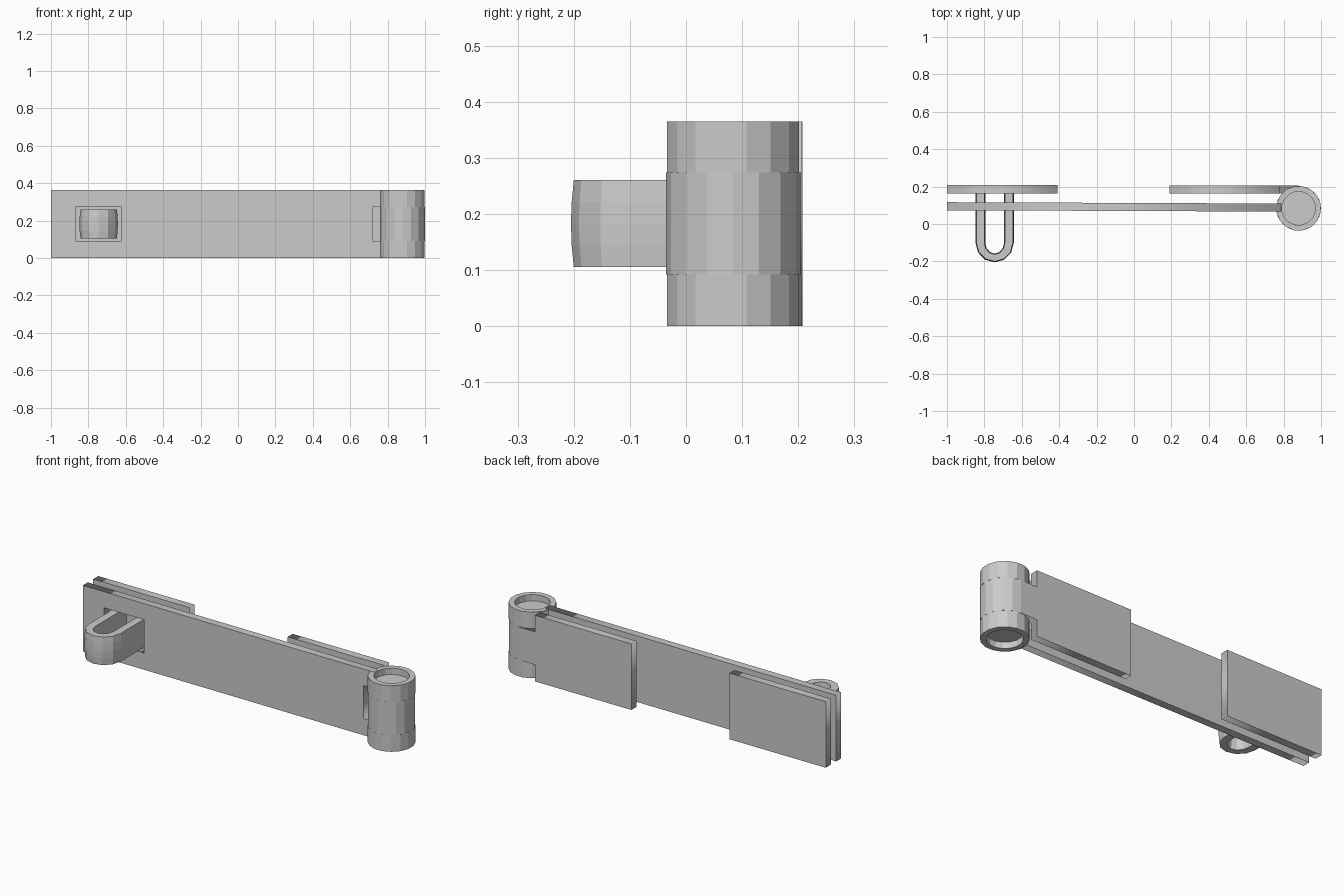
import bpy, bmesh
from math import sin, cos, pi

if "Cube" in bpy.data.objects:
    bpy.data.objects.remove(bpy.data.objects["Cube"])

H = 0.365            # overall height
Z1, Z2 = 0.092, 0.274  # knuckle seams
HX, HY = 0.88, 0.084   # hinge axis


def plate(name, loops, x, y, thick, angle=0.0):
    """Extrude x/z outlines (extra loops are holes) into an upright plate."""
    cu = bpy.data.curves.new(name, 'CURVE')
    cu.dimensions = '2D'
    cu.fill_mode = 'BOTH'
    cu.extrude = thick / 2
    for pts in loops:
        s = cu.splines.new('POLY')
        s.points.add(len(pts) - 1)
        for p, (px, pz) in zip(s.points, pts):
            p.co = (px - x, pz, 0, 1)
        s.use_cyclic_u = True
    ob = bpy.data.objects.new(name, cu)
    bpy.context.collection.objects.link(ob)
    ob.location = (x, y, 0)
    ob.rotation_euler = (pi / 2, 0, angle)
    bpy.ops.object.select_all(action='DESELECT')
    ob.select_set(True)
    bpy.context.view_layer.objects.active = ob
    bpy.ops.object.convert(target='MESH')
    return ob


def rect(x0, x1, z0, z1):
    return [(x0, z0), (x1, z0), (x1, z1), (x0, z1)]


def grid_solid(name, rings, closed):
    """Skin a list of equal-length cross-sections; cap the ends if open."""
    bm = bmesh.new()
    vs = [[bm.verts.new(p) for p in r] for r in rings]
    n, m = len(vs), len(vs[0])
    for i in range(n if closed else n - 1):
        a, b = vs[i], vs[(i + 1) % n]
        for j in range(m):
            k = (j + 1) % m
            bm.faces.new((a[j], a[k], b[k], b[j]))
    if not closed:
        bm.faces.new(vs[0])
        bm.faces.new(vs[-1])
    bmesh.ops.recalc_face_normals(bm, faces=bm.faces)
    me = bpy.data.meshes.new(name)
    bm.to_mesh(me)
    bm.free()
    ob = bpy.data.objects.new(name, me)
    bpy.context.collection.objects.link(ob)
    return ob


def knuckle(name, z0, z1, turn, n=16, ro=0.12, ri=0.09):
    rings = []
    for i in range(n):
        a = 2 * pi * i / n + turn
        c, s = cos(a), sin(a)
        rings.append([(HX + r * c, HY + r * s, z)
                      for r, z in ((ro, z0), (ro, z1), (ri, z1), (ri, z0))])
    return grid_solid(name, rings, True)


# swinging strap: slot for the staple, notch around the middle knuckle
strap = [(-1, 0), (0.785, 0), (0.785, Z1), (0.72, Z1),
         (0.72, Z2), (0.785, Z2), (0.785, H), (-1, H)]
plate("hasp_strap", [strap, rect(-0.87, -0.625, 0.092, 0.276)],
      -1, 0.095, 0.043, -0.004)

# fixed back plates
plate("staple_plate", [rect(-1, -0.41, 0, H)], -0.7, 0.186, 0.044)
hinge = [(0.19, 0), (0.78, 0), (0.78, Z1), (HX, Z1),
         (HX, Z2), (0.78, Z2), (0.78, H), (0.19, H)]
plate("hinge_plate", [hinge], 0.5, 0.184, 0.043)

# hinge barrel and recessed pin
knuckle("lower_knuckle", 0, Z1, pi / 16)
knuckle("middle_knuckle", Z1, Z2, 0)
knuckle("upper_knuckle", Z2, H, pi / 16)
bpy.ops.mesh.primitive_cylinder_add(vertices=16, radius=0.0915, depth=H - 0.07,
                                    location=(HX, HY, H / 2))
bpy.context.object.name = "hinge_pin"

# U-shaped staple with a slightly crowned band section
ROWS = 5


def section(ox, oy, ix, iy, nx, ny):
    out, inn = [], []
    for k in range(ROWS):
        t = 2 * k / (ROWS - 1) - 1
        b = 0.005 * (1 - t * t)
        z = 0.1825 + 0.0775 * t
        out.append((ox + nx * b, oy + ny * b, z))
        inn.append((ix - nx * b, iy - ny * b, z))
    return out + inn[::-1]


CX, CY, SEG = -0.745, -0.10, 6
secs = [section(CX - 0.0975, 0.17, CX - 0.055, 0.17, -1, 0)]
for i in range(SEG + 1):
    a = pi + pi * i / SEG
    c, s = cos(a), sin(a)
    secs.append(section(CX + 0.0975 * c, CY + 0.10 * s,
                        CX + 0.055 * c, CY + 0.063 * s, c, s))
secs.append(section(CX + 0.0975, 0.17, CX + 0.055, 0.17, 1, 0))
grid_solid("staple", secs, False)
